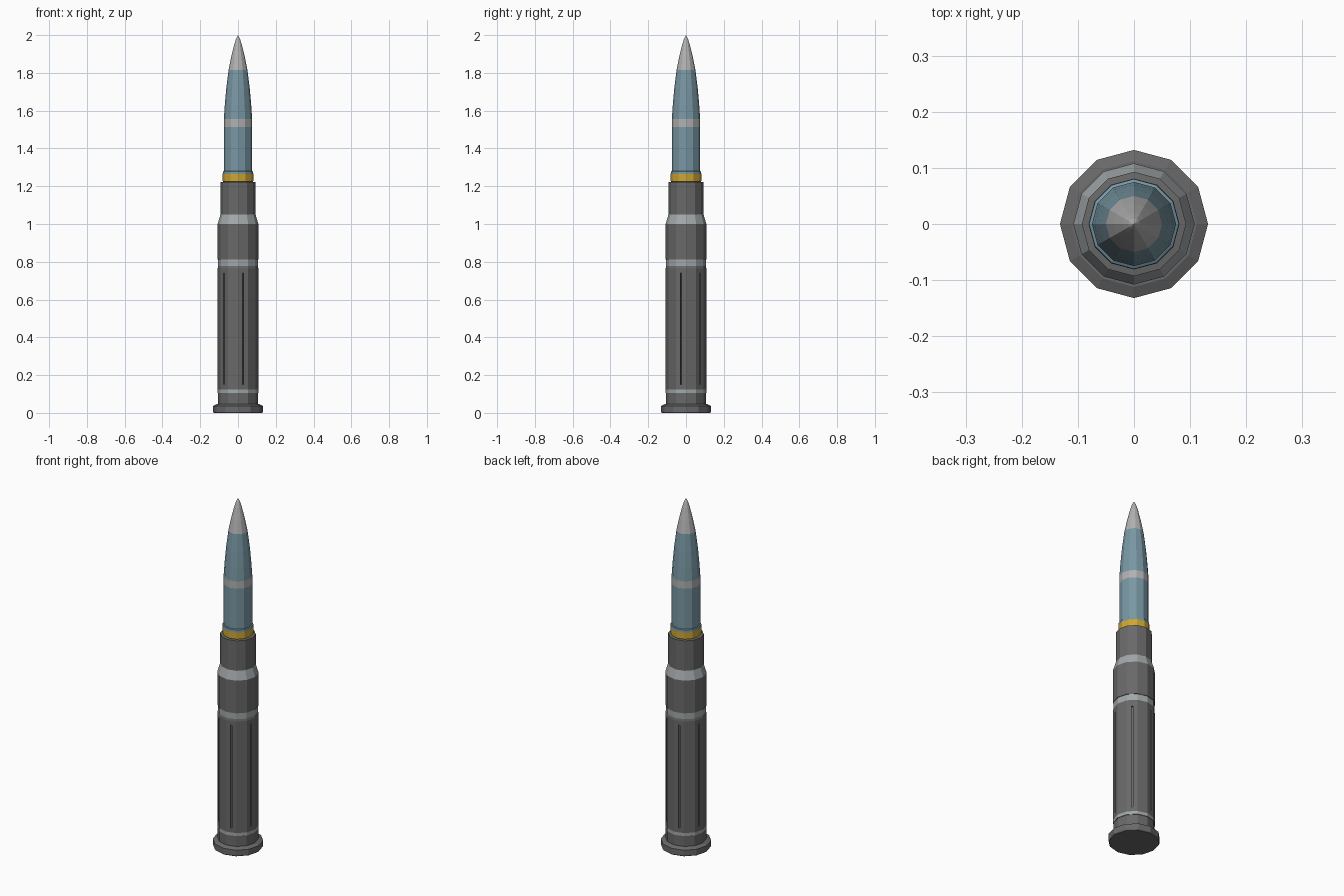
import bpy, bmesh, math

if "Cube" in bpy.data.objects:
    bpy.data.objects.remove(bpy.data.objects["Cube"])

SIDES = 12


def mat(name, rgb):
    m = bpy.data.materials.new(name)
    m.diffuse_color = (*rgb, 1)
    m.use_nodes = True
    m.node_tree.nodes["Principled BSDF"].inputs["Base Color"].default_value = m.diffuse_color
    return m


GREY = mat("dark_steel", (0.14, 0.14, 0.14))
LIGHT = mat("light_steel", (0.36, 0.39, 0.40))
BLUE = mat("dusty_blue", (0.19, 0.31, 0.37))
YELLOW = mat("yellow", (0.62, 0.38, 0.03))
PALE = mat("pale_grey", (0.44, 0.44, 0.44))


def lathe(name, profile, mats):
    """Revolve (radius, z) points; mats holds one material per segment."""
    slots = list(dict.fromkeys(mats))
    bm = bmesh.new()
    rings = []
    for r, z in profile:
        if r == 0:
            rings.append([bm.verts.new((0, 0, z))] * SIDES)
        else:
            rings.append([bm.verts.new((r * math.cos(2 * math.pi * i / SIDES),
                                        r * math.sin(2 * math.pi * i / SIDES), z))
                          for i in range(SIDES)])
    for k, m in enumerate(mats):
        for i in range(SIDES):
            j = (i + 1) % SIDES
            quad = (rings[k][i], rings[k][j], rings[k + 1][j], rings[k + 1][i])
            f = bm.faces.new(list(dict.fromkeys(quad)))
            f.material_index = slots.index(m)
    # close open ends
    for ring, m, flip in ((rings[0], mats[0], True), (rings[-1], mats[-1], False)):
        if ring[0] is not ring[1]:
            f = bm.faces.new(ring[::-1] if flip else ring)
            f.material_index = slots.index(m)
    bmesh.ops.recalc_face_normals(bm, faces=bm.faces)
    me = bpy.data.meshes.new(name)
    bm.to_mesh(me)
    bm.free()
    for m in slots:
        me.materials.append(m)
    ob = bpy.data.objects.new(name, me)
    bpy.context.collection.objects.link(ob)
    return ob


# rim at the base
lathe("base_rim", [(0.128, 0), (0.132, 0.006), (0.132, 0.037), (0.112, 0.046)], [GREY] * 3)

# casing: lower body with a light ring near the base
body = lathe("casing_body",
             [(0.106, 0.044), (0.106, 0.105), (0.108, 0.106), (0.108, 0.124), (0.108, 0.765), (0.105, 0.777)],
             [GREY, GREY, LIGHT, GREY, GREY])

# casing: waist band, upper body, shoulder and neck
lathe("casing_waist", [(0.105, 0.777), (0.105, 0.812)], [LIGHT])
lathe("casing_upper",
      [(0.108, 0.812), (0.108, 1.0), (0.093, 1.05), (0.093, 1.222), (0.078, 1.224)],
      [GREY, LIGHT, GREY, GREY])

# driving band
lathe("driving_band",
      [(0.077, 1.222), (0.081, 1.228), (0.081, 1.264), (0.080, 1.278), (0.075, 1.281)],
      [YELLOW, YELLOW, BLUE, BLUE])

# projectile with pale stripe and pale nose
lathe("projectile",
      [(0.075, 1.27), (0.075, 1.513), (0.075, 1.555), (0.070, 1.63), (0.062, 1.72),
       (0.050, 1.815), (0.036, 1.885), (0.020, 1.95), (0.010, 1.982), (0, 2.0)],
      [BLUE, PALE, BLUE, BLUE, BLUE, PALE, PALE, PALE, PALE])

# six narrow slots cut into every second flat of the body
bm = bmesh.new()
for k in range(6):
    a = math.radians(45 + 60 * k)
    r = 0.108 * math.cos(math.pi / SIDES)
    new = bmesh.ops.create_cube(bm, size=1)["verts"]
    for v in new:
        x, y, z = v.co.x * 0.02 + r, v.co.y * 0.007, v.co.z * 0.59 + 0.445
        v.co = (x * math.cos(a) - y * math.sin(a), x * math.sin(a) + y * math.cos(a), z)
me = bpy.data.meshes.new("slot_cutter")
bm.to_mesh(me)
bm.free()
me.materials.append(GREY)
cutter = bpy.data.objects.new("slot_cutter", me)
bpy.context.collection.objects.link(cutter)
cutter.hide_render = True
cutter.display_type = 'WIRE'
mod = body.modifiers.new("slots", 'BOOLEAN')
mod.operation = 'DIFFERENCE'
mod.solver = 'EXACT'
mod.object = cutter
